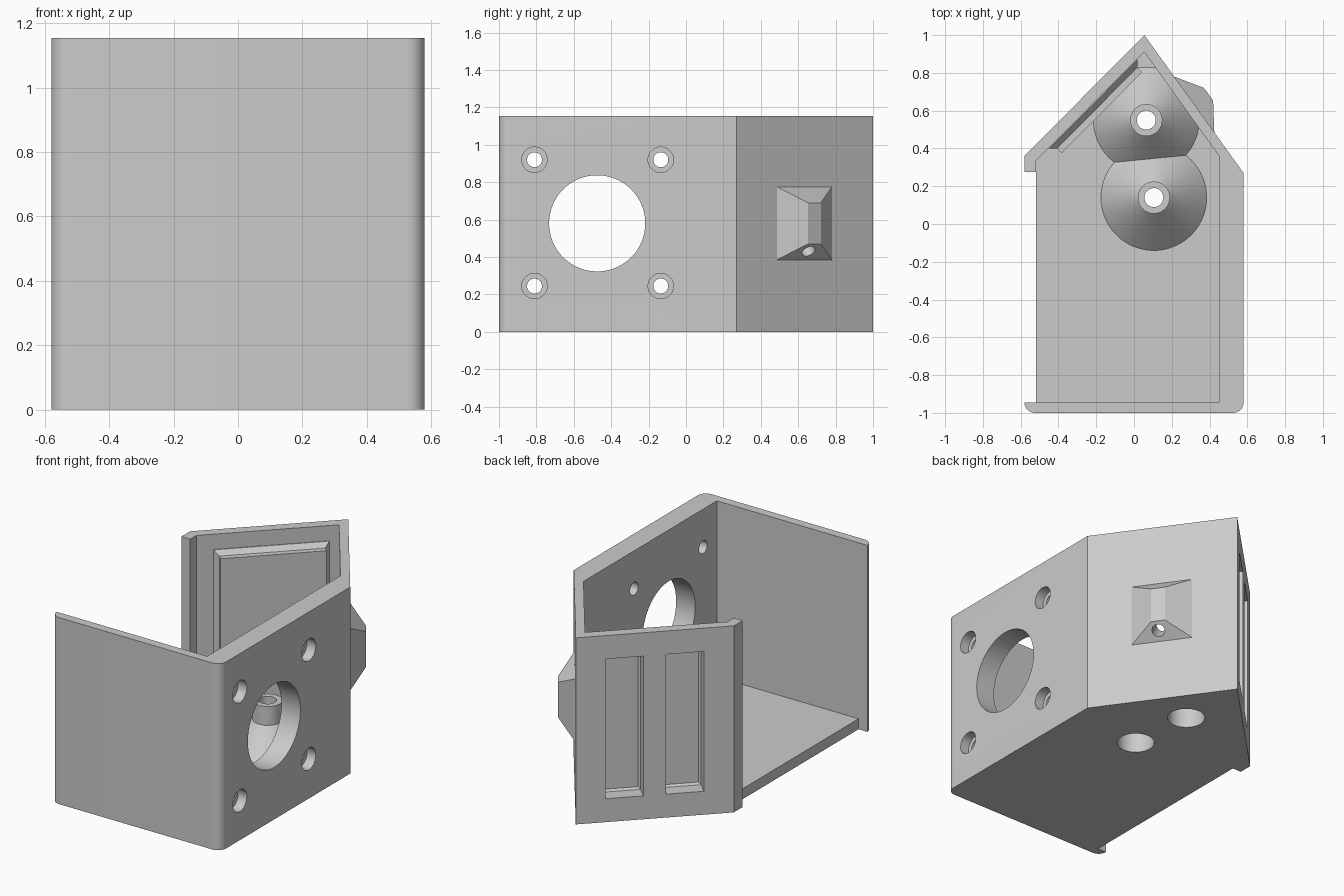
import bpy, bmesh, math
from mathutils import Vector, Matrix

if "Cube" in bpy.data.objects:
    bpy.data.objects.remove(bpy.data.objects["Cube"])

H = 1.155          # overall height
FLOOR = 0.065      # floor thickness
PEAK = (0.055, 1.0)
R = 0.055          # rounded front corners

grey = bpy.data.materials.new("plain_grey")
grey.use_nodes = True
grey.diffuse_color = (0.6, 0.6, 0.6, 1)
grey.node_tree.nodes["Principled BSDF"].inputs["Base Color"].default_value = (0.6, 0.6, 0.6, 1)


def finish(name, bm):
    bmesh.ops.recalc_face_normals(bm, faces=bm.faces)
    mesh = bpy.data.meshes.new(name)
    bm.to_mesh(mesh)
    bm.free()
    mesh.materials.append(grey)
    ob = bpy.data.objects.new(name, mesh)
    bpy.context.scene.collection.objects.link(ob)
    return ob


def loft(name, rings):
    """Solid through a list of matching point rings, capped at both ends."""
    bm = bmesh.new()
    loops = [[bm.verts.new(p) for p in ring] for ring in rings]
    for a, b in zip(loops, loops[1:]):
        for i in range(len(a)):
            j = (i + 1) % len(a)
            bm.faces.new((a[i], a[j], b[j], b[i]))
    bm.faces.new(loops[0])
    bm.faces.new(loops[-1])
    return finish(name, bm)


def prism(name, pts, z0, z1):
    return loft(name, [[(x, y, z) for x, y in pts] for z in (z0, z1)])


def lathe(name, profile, at, axis=(0, 0, 1), n=64):
    """Round solid from (radius, height) pairs along an axis."""
    m = Matrix.Translation(at) @ Vector(axis).to_track_quat("Z", "Y").to_matrix().to_4x4()
    turn = [2 * math.pi * i / n for i in range(n)]
    return loft(name, [[m @ Vector((r * math.cos(t), r * math.sin(t), h)) for t in turn]
                       for r, h in profile])


def boolean(ob, tools, op="DIFFERENCE"):
    for tool in tools:
        mod = ob.modifiers.new("cut", "BOOLEAN")
        mod.operation, mod.solver, mod.object = op, "EXACT", tool
        tool.hide_render = True
        bpy.context.view_layer.update()
        ev = ob.evaluated_get(bpy.context.evaluated_depsgraph_get())
        mesh = bpy.data.meshes.new_from_object(ev)
        ob.modifiers.clear()
        ob.data = mesh
    for tool in tools:
        bpy.data.objects.remove(tool)


def arc(cx, cy, a0, steps=8):
    return [(cx + R * math.cos(a), cy + R * math.sin(a))
            for a in (math.radians(a0 + 90 * i / steps) for i in range(steps + 1))]


def on_wall(end):
    """Point maker for a slanted wall: distance from peak, height, outward depth."""
    u = (Vector(end) - Vector(PEAK)).normalized()
    n = Vector((abs(u.y) * math.copysign(1, u.x), abs(u.x)))
    def point(s, z, d):
        p = Vector(PEAK) + u * s + n * d
        return Vector((p.x, p.y, z))
    return point, n


def block(name, point, layers):
    """Stacked rectangles on a wall, each (s0, s1, z0, z1, depth)."""
    return loft(name, [[point(a, c, d), point(b, c, d), point(b, e, d), point(a, e, d)]
                       for a, b, c, e, d in layers])


back_left, _ = on_wall((-0.58, 0.36))
back_right, normal = on_wall((0.58, 0.27))

# Walls: one open ring in plan
inner = [(0.45, -0.945), (0.45, 0.36), (0.055, 0.91), (-0.52, 0.335)]
outline = (arc(-0.58 + R, -1 + R, 180) + arc(0.58 - R, -1 + R, 270)
           + [(0.58, 0.27), PEAK, (-0.58, 0.36), (-0.58, 0.275), (-0.52, 0.275)]
           + inner[::-1] + [(-0.52, -0.945)])
walls = prism("walls", outline, 0, H)

# Large opening and four counterbored screw holes in the side wall
cuts = [lathe("opening", [(0.257, 0), (0.257, 0.4)], (0.35, -0.475, 0.58), (1, 0, 0), 96)]
for y in (-0.81, -0.135):
    for z in (0.245, 0.92):
        cuts.append(lathe("screw_hole", [(0.04, 0), (0.04, 0.17), (0.068, 0.17), (0.068, 0.4)],
                          (0.35, y, z), (1, 0, 0), 40))


def pockets():
    return [block("pocket", back_left, [(s + 0.012, s + 0.203, 0.157, 0.998, -0.1),
                                        (s, s + 0.215, 0.145, 1.01, -0.088),
                                        (s, s + 0.215, 0.145, 1.01, 0.1)])
            for s in (0.17, 0.515)]


def cable_hole():
    axis = Vector((normal.x * -0.68, normal.y * -0.68, 0.73))
    return lathe("cable_hole", [(0.038, -0.2), (0.038, 0.35)],
                 back_right(0.461, 0.43, 0.05), axis, 32)


boolean(walls, cuts + pockets() + [cable_hole()])

# Raised panel behind the two pockets
panel = block("pocket_panel", back_left, [(0.12, 0.78, 0.095, 1.06, -0.05),
                                          (0.12, 0.78, 0.095, 1.06, -0.066),
                                          (0.148, 0.752, 0.123, 1.032, -0.094),
                                          (0.148, 0.752, 0.123, 1.032, -0.13)])
boolean(panel, pockets())

# Tapered cable housing outside the other slanted wall
housing = block("cable_housing", back_right, [(0.271, 0.634, 0.385, 0.775, -0.02),
                                              (0.271, 0.634, 0.385, 0.775, 0),
                                              (0.411, 0.494, 0.47, 0.69, 0.093)])
boolean(housing, [cable_hole()])

# Floor and its two conical bosses, bored from below
floor = prism("floor", [(-0.52, -0.945)] + inner, 0, FLOOR)
centres = [(0.105, 0.14, 0), (0.065, 0.55, 0)]


def bore(c):
    return lathe("bore", [(0.108, -0.1), (0.108, 0.2), (0.05, 0.2), (0.05, 0.6)], c)


boolean(floor, [bore(c) for c in centres])
parts = [walls, panel, housing, floor]
for name, c in zip(("front_boss", "rear_boss"), centres):
    boss = lathe(name, [(0.28, 0.03), (0.28, FLOOR), (0.085, 0.26), (0.085, 0.377)], c)
    limit = prism("limit", [(-0.5, -0.9), (0.48, -0.9), (0.48, 0.36),
                            (0.055, 0.95), (-0.5, 0.395)], -0.1, 1)
    boolean(boss, [limit], "INTERSECT")
    boolean(boss, [bore(c)])
    parts.append(boss)

# Smooth the round surfaces, keep edges sharp
for ob in parts:
    bpy.ops.object.select_all(action="DESELECT")
    ob.select_set(True)
    bpy.context.view_layer.objects.active = ob
    bpy.ops.object.shade_smooth_by_angle(angle=math.radians(30))
